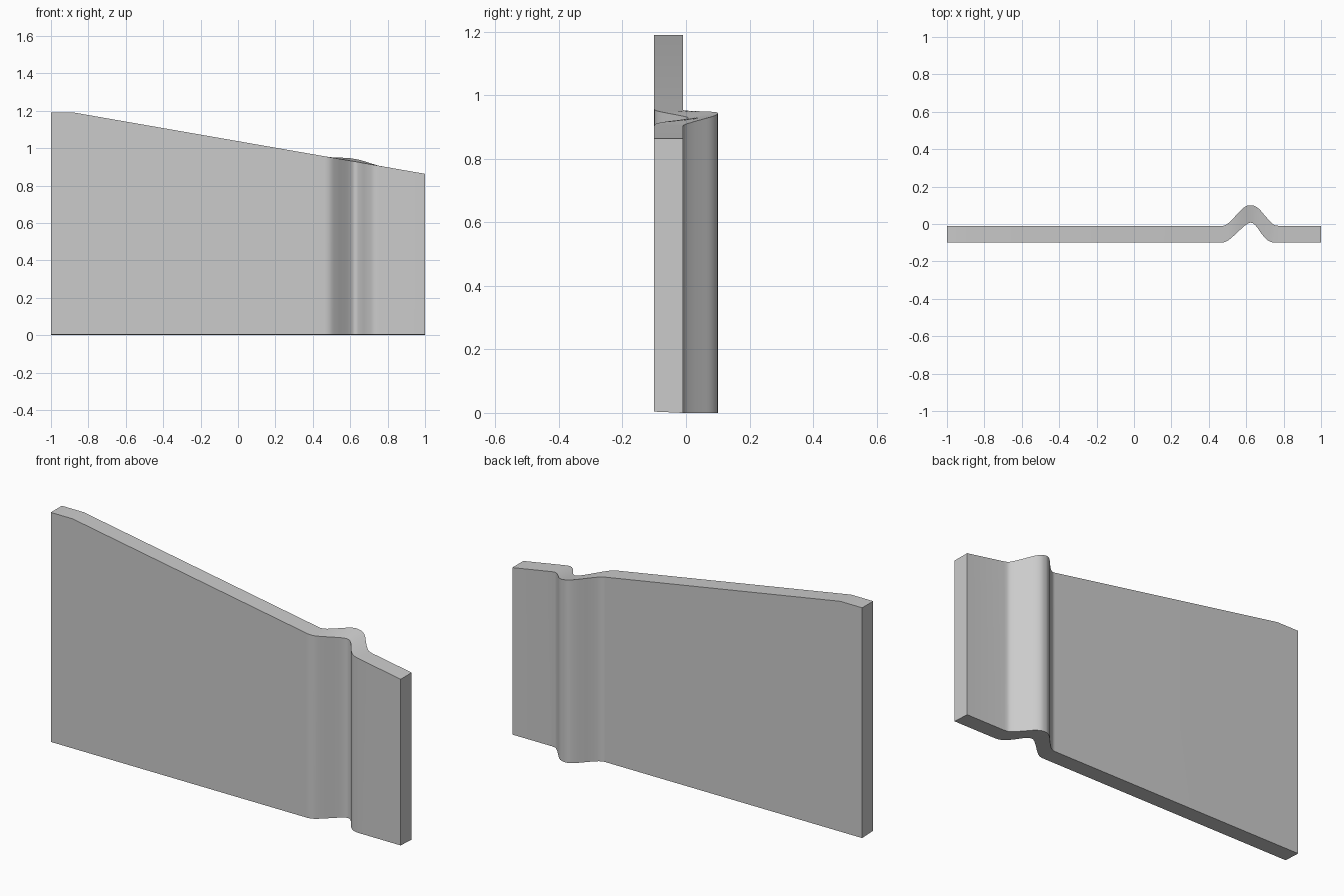
import bpy, bmesh

if "Cube" in bpy.data.objects:
    bpy.data.objects.remove(bpy.data.objects["Cube"])

# Plan-view outlines (x, y) through the rib, front face and back face in step
FRONT = [(.45, -.1), (.475, -.099), (.50, -.09), (.53, -.066), (.56, -.038), (.59, -.011),
         (.61, .003), (.624, .007), (.64, .001), (.66, -.02), (.685, -.056), (.71, -.083),
         (.735, -.097), (.77, -.1)]
BACK = [(.46, -.01), (.48, -.009), (.50, .001), (.525, .024), (.55, .051), (.575, .077),
        (.60, .096), (.622, .1), (.645, .096), (.67, .079), (.698, .047), (.725, .017),
        (.75, -.005), (.775, -.01)]


def smooth_path(pts, steps=4):
    """Catmull-Rom resampling of a 2D path."""
    out = []
    for i in range(len(pts) - 1):
        a, b = pts[max(i - 1, 0)], pts[i]
        c, d = pts[i + 1], pts[min(i + 2, len(pts) - 1)]
        for s in range(steps):
            t = s / steps
            out.append(tuple(.5 * (2 * q + (r - p) * t + (2 * p - 5 * q + 4 * r - w) * t * t
                                   + (3 * q - p - 3 * r + w) * t ** 3)
                             for p, q, r, w in zip(a, b, c, d)))
    return out + [pts[-1]]


def top_height(x, lift=0.0):
    return min(1.19, 1.19 - (x + .875) * .1745) + lift


front = [(-1, -.1), (-.875, -.1)] + smooth_path(FRONT) + [(1, -.1)]
back = [(-1, -.01), (-.875, -.01)] + smooth_path(BACK) + [(1, -.01)]

# Panel: quad columns between the front and back outlines, sloped top
bm = bmesh.new()
columns = []
for f, b in zip(front, back):
    lift = .014 * max(0, (b[1] + .01) / .11)
    columns.append([bm.verts.new((*f, .004)), bm.verts.new((*b, 0)),
                    bm.verts.new((*b, top_height(b[0], lift))),
                    bm.verts.new((*f, top_height(f[0])))])
for c, n in zip(columns, columns[1:]):
    for i in range(4):
        j = (i + 1) % 4
        bm.faces.new((c[i], c[j], n[j], n[i]))
bm.faces.new(columns[0])
bm.faces.new(columns[-1][::-1])
bmesh.ops.recalc_face_normals(bm, faces=bm.faces)

mesh = bpy.data.meshes.new("ribbed_panel")
bm.to_mesh(mesh)
bm.free()
panel = bpy.data.objects.new("ribbed_panel", mesh)
bpy.context.collection.objects.link(panel)
bpy.context.view_layer.objects.active = panel
panel.select_set(True)
bpy.ops.object.shade_smooth_by_angle()
